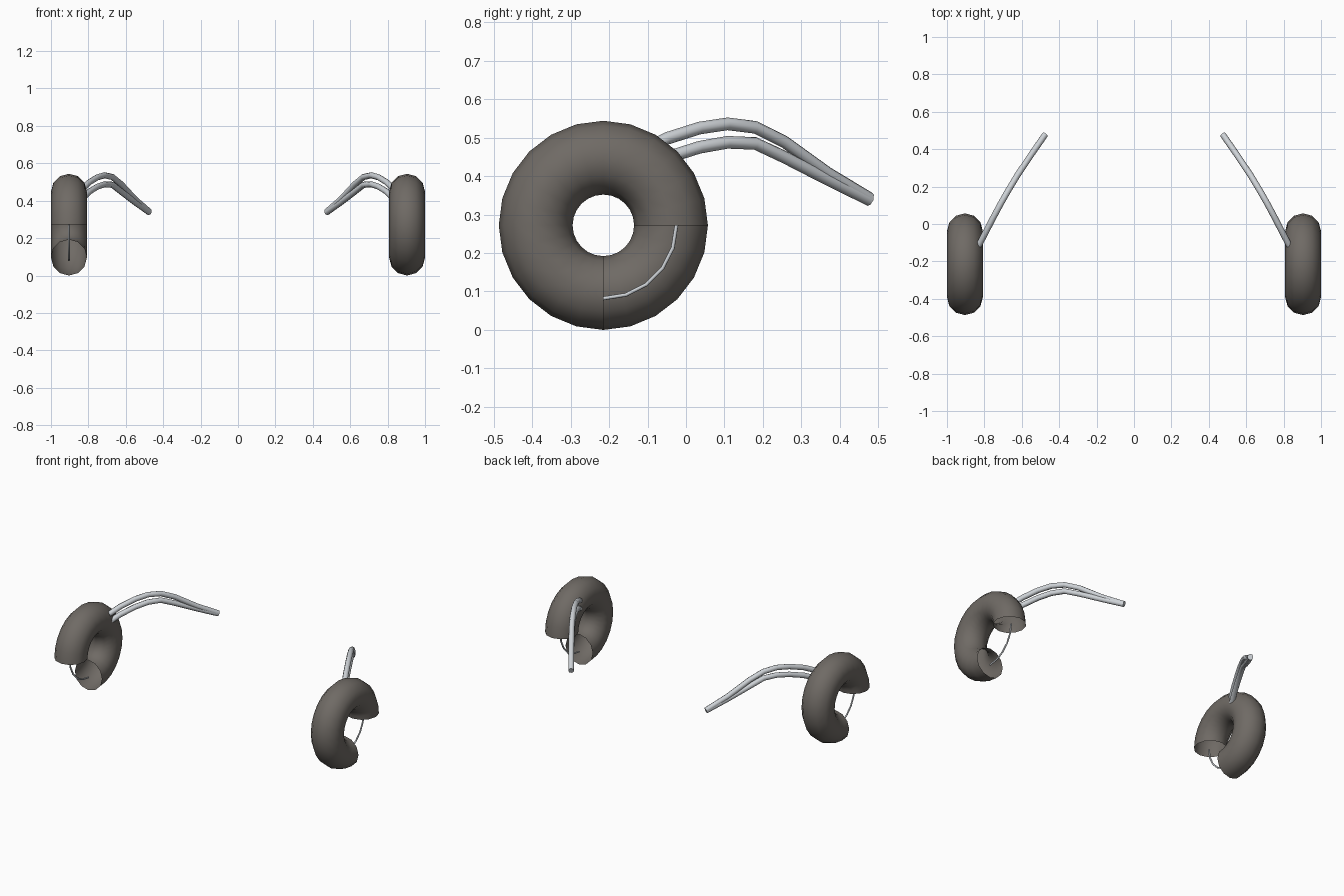
import bpy, bmesh, math

if "Cube" in bpy.data.objects:
    bpy.data.objects.remove(bpy.data.objects["Cube"])

CX, CY, CZ = 0.904, -0.215, 0.272   # wheel centre (x is mirrored)
MAJOR, MINOR = 0.176, 0.096


def material(name, rgb):
    m = bpy.data.materials.new(name)
    m.diffuse_color = (*rgb, 1)
    m.use_nodes = True
    m.node_tree.nodes["Principled BSDF"].inputs["Base Color"].default_value = m.diffuse_color
    return m


rubber = material("dark_warm_grey", (0.16, 0.145, 0.13))
metal = material("pale_metal", (0.62, 0.65, 0.68))


def finish(ob, mat, angle=60):
    ob.data.materials.append(mat)
    bpy.ops.object.select_all(action='DESELECT')
    ob.select_set(True)
    bpy.context.view_layer.objects.active = ob
    bpy.ops.object.shade_smooth_by_angle(angle=math.radians(angle))


def tube(name, points, radius, mat):
    """Round tube along a poly-line, turned into a mesh."""
    cu = bpy.data.curves.new(name, 'CURVE')
    cu.dimensions = '3D'
    cu.bevel_depth = radius
    cu.bevel_resolution = 2
    cu.use_fill_caps = True
    sp = cu.splines.new('POLY')
    sp.points.add(len(points) - 1)
    for p, co in zip(sp.points, points):
        p.co = (*co, 1)
    ob = bpy.data.objects.new(name, cu)
    bpy.context.collection.objects.link(ob)
    bpy.ops.object.select_all(action='DESELECT')
    ob.select_set(True)
    bpy.context.view_layer.objects.active = ob
    bpy.ops.object.convert(target='MESH')
    finish(bpy.context.view_layer.objects.active, mat)


def open_ring(name, cx, flip, segs=18, sides=12):
    """Hollow three-quarter torus; the gap is low on the flip side in y."""
    bm = bmesh.new()
    rings = []
    for i in range(segs + 1):
        a = math.radians(270 * i / segs)
        ring = []
        for j in range(sides):
            b = 2 * math.pi * j / sides
            r = MAJOR + MINOR * math.cos(b)
            ring.append(bm.verts.new((cx + MINOR * math.sin(b),
                                      CY + flip * r * math.cos(a),
                                      CZ + r * math.sin(a))))
        rings.append(ring)
    for r0, r1 in zip(rings, rings[1:]):
        for j in range(sides):
            k = (j + 1) % sides
            bm.faces.new((r0[j], r1[j], r1[k], r0[k]))
    # normals point out of the tube
    f = next(iter(bm.faces))
    f.normal_update()
    mid = f.calc_center_median()
    if (mid.x - cx) * f.normal.x + (mid.y - CY - flip * MAJOR) * f.normal.y < 0:
        bmesh.ops.reverse_faces(bm, faces=bm.faces[:])
    me = bpy.data.meshes.new(name)
    bm.to_mesh(me)
    bm.free()
    ob = bpy.data.objects.new(name, me)
    bpy.context.collection.objects.link(ob)
    finish(ob, rubber)


# Bent support bars: (x, y, z) on the right side
upper = [(0.83, -0.115, 0.465), (0.796, -0.05, 0.498), (0.752, 0.035, 0.525),
         (0.713, 0.108, 0.536), (0.672, 0.18, 0.527), (0.627, 0.255, 0.490),
         (0.55, 0.37, 0.407), (0.475, 0.478, 0.342)]
lower = [(0.83, -0.115, 0.415), (0.796, -0.05, 0.448), (0.752, 0.035, 0.475),
         (0.713, 0.108, 0.488), (0.672, 0.18, 0.485), (0.627, 0.255, 0.450),
         (0.55, 0.37, 0.391), (0.475, 0.478, 0.338)]

for side, s in (("right", 1), ("left", -1)):
    open_ring(side + "_ring", s * CX, s)
    # thin wire closing the gap
    arc = [(s * CX, CY + s * 0.19 * math.cos(math.radians(18 * i)),
            CZ - 0.19 * math.sin(math.radians(18 * i))) for i in range(6)]
    tube(side + "_gap_wire", arc, 0.005, metal)
    for label, path in (("upper", upper), ("lower", lower)):
        tube(f"{side}_{label}_bar", [(s * x, y, z) for x, y, z in path], 0.0165, metal)
